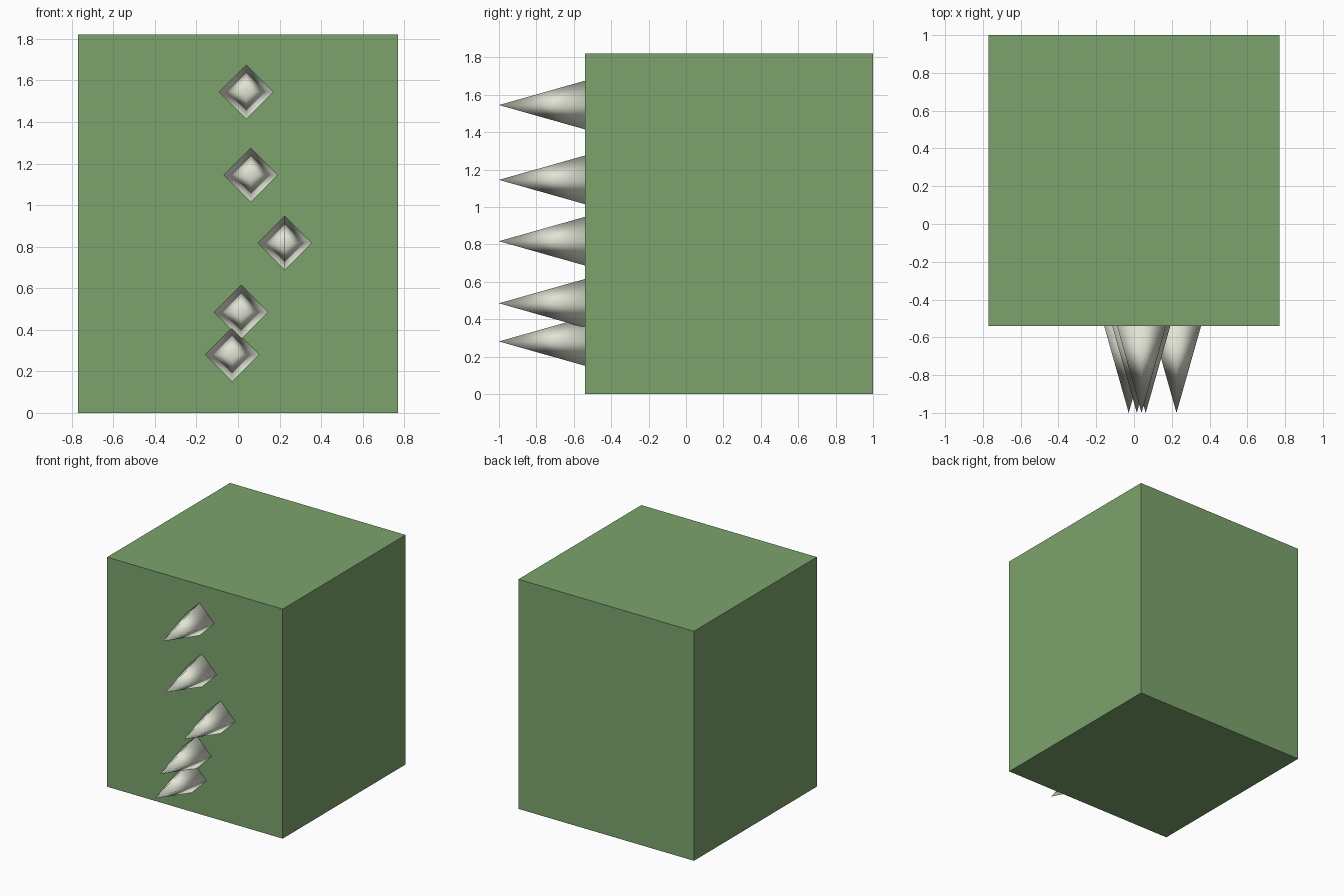
import bpy, math

if "Cube" in bpy.data.objects:
    bpy.data.objects.remove(bpy.data.objects["Cube"])


def material(name, colour):
    m = bpy.data.materials.new(name)
    m.diffuse_color = (*colour, 1)
    m.use_nodes = True
    m.node_tree.nodes["Principled BSDF"].inputs["Base Color"].default_value = m.diffuse_color
    return m


green = material("green", (0.20, 0.37, 0.15))
bone = material("bone", (0.75, 0.78, 0.66))

FRONT, BACK, HALF, HEIGHT, TIP = -0.54, 1.0, 0.77, 1.82, -1.0

# Main block
bpy.ops.mesh.primitive_cube_add(size=1, location=(0, (FRONT + BACK) / 2, HEIGHT / 2))
block = bpy.context.object
block.name = "block"
block.scale = (2 * HALF, BACK - FRONT, HEIGHT)
bpy.ops.object.transform_apply(location=False, rotation=False, scale=True)
block.data.materials.append(green)


# Four-sided spikes pointing forward, smooth shaded, bases buried in the block
def spike(name, x, z, sink=0.01):
    depth = FRONT + sink - TIP
    radius = 0.13 * depth / (FRONT - TIP)
    bpy.ops.mesh.primitive_cone_add(vertices=4, radius1=radius, radius2=0, depth=depth,
                                    location=(x, TIP + depth / 2, z),
                                    rotation=(math.pi / 2, 0, 0))
    ob = bpy.context.object
    ob.name = name
    bpy.ops.object.shade_smooth()
    ob.data.materials.append(bone)


spots = [(0.04, 1.545), (0.062, 1.145), (0.225, 0.817), (0.015, 0.485), (-0.028, 0.281)]
for i, (x, z) in enumerate(spots, 1):
    spike(f"spike_{i}", x, z)
